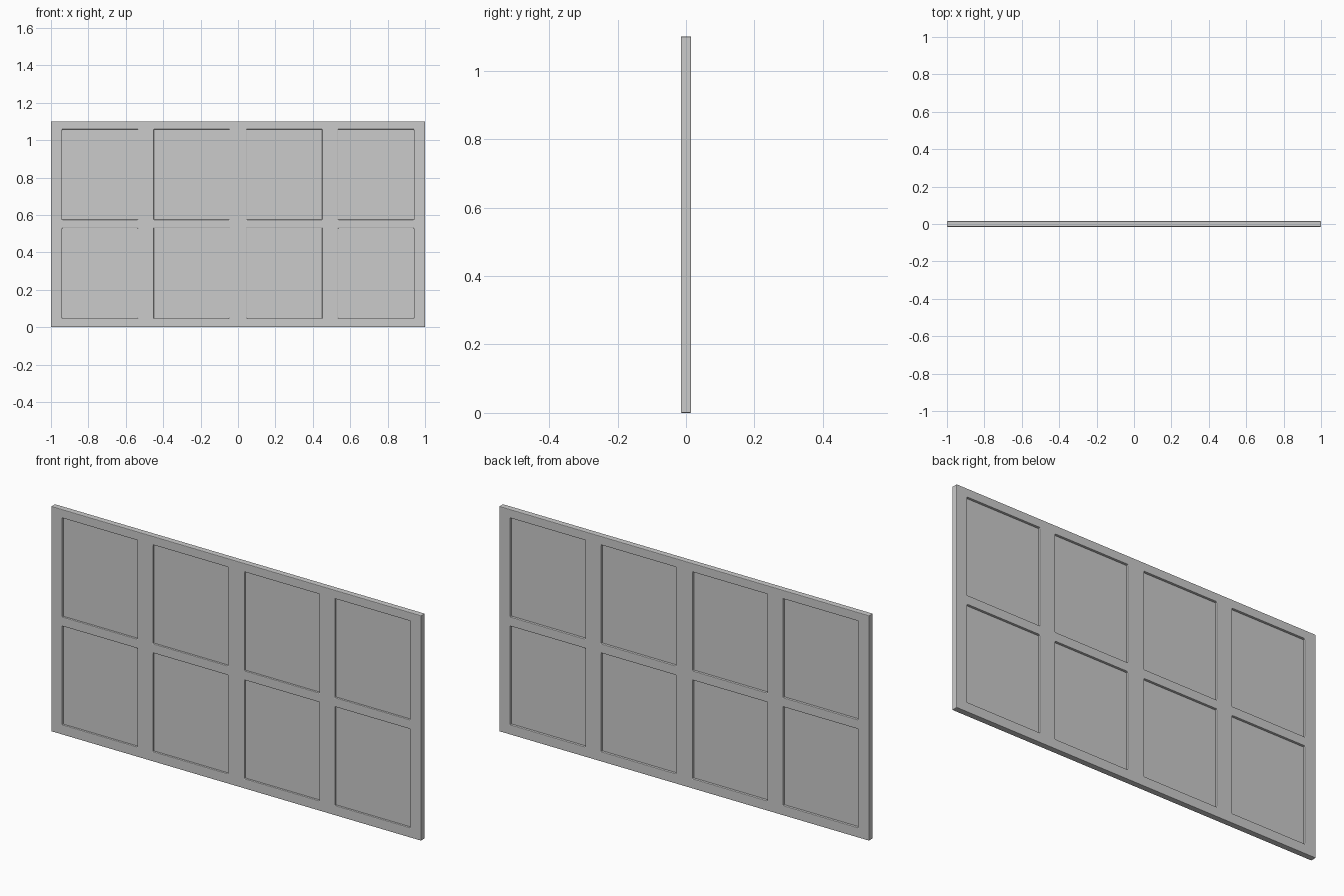
import bpy, bmesh

if "Cube" in bpy.data.objects:
    bpy.data.objects.remove(bpy.data.objects["Cube"])

T = 0.03  # frame thickness
XS = [-1, -0.94, -0.535, -0.45, -0.045, 0.045, 0.45, 0.535, 0.94, 1]
ZS = [0, 0.048, 0.53, 0.575, 1.058, 1.10]


def add_object(name, bm):
    mesh = bpy.data.meshes.new(name)
    bm.to_mesh(mesh)
    bm.free()
    obj = bpy.data.objects.new(name, mesh)
    bpy.context.collection.objects.link(obj)
    return obj


# Frame: extruded lattice, leaving out the cells where the panels sit
bm = bmesh.new()
grid = [[bm.verts.new((x, -T / 2, z)) for z in ZS] for x in XS]
for i in range(len(XS) - 1):
    for j in range(len(ZS) - 1):
        if i % 2 and j % 2:
            continue
        bm.faces.new((grid[i][j], grid[i + 1][j], grid[i + 1][j + 1], grid[i][j + 1]))
geom = bmesh.ops.extrude_face_region(bm, geom=bm.faces[:], use_keep_orig=True)["geom"]
bmesh.ops.translate(bm, vec=(0, T, 0),
                    verts=[g for g in geom if isinstance(g, bmesh.types.BMVert)])
bmesh.ops.recalc_face_normals(bm, faces=bm.faces[:])
frame = add_object("frame", bm)
bevel = frame.modifiers.new("soft_edges", "BEVEL")
bevel.width = 0.003
bevel.segments = 2
bevel.limit_method = "ANGLE"

# Recessed panels, one in each opening
for i in range(1, len(XS) - 1, 2):
    for j in range(1, len(ZS) - 1, 2):
        bm = bmesh.new()
        bmesh.ops.create_cube(bm, size=1)
        w, h = XS[i + 1] - XS[i], ZS[j + 1] - ZS[j]
        bmesh.ops.scale(bm, vec=(w, 0.009, h), verts=bm.verts[:])
        bmesh.ops.translate(bm, vec=(XS[i] + w / 2, -0.001, ZS[j] + h / 2), verts=bm.verts[:])
        add_object("panel", bm)
